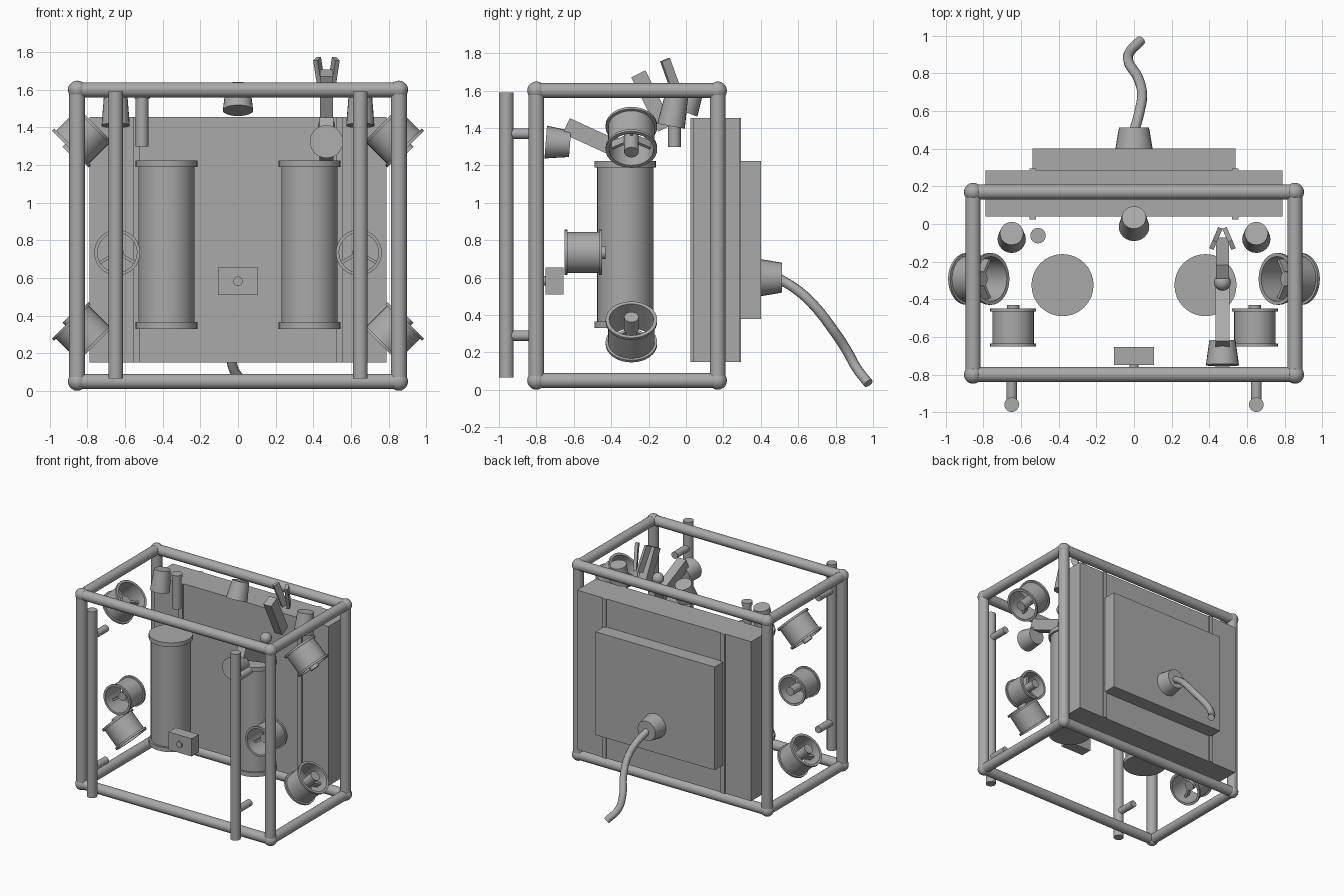
import bpy, math
from mathutils import Vector

if "Cube" in bpy.data.objects:
    bpy.data.objects.remove(bpy.data.objects["Cube"], do_unlink=True)

grey = bpy.data.materials.new("plain_grey")
grey.use_nodes = True
grey.diffuse_color = (0.4, 0.4, 0.4, 1)
grey.node_tree.nodes["Principled BSDF"].inputs["Base Color"].default_value = (0.4, 0.4, 0.4, 1)


def finish(name, smooth=True):
    ob = bpy.context.object
    ob.name = name
    ob.data.materials.clear()
    ob.data.materials.append(grey)
    if smooth:
        bpy.ops.object.shade_smooth_by_angle(angle=math.radians(35))
    return ob


def rod(name, a, b, r1, r2=None, sides=24):
    """Cylinder or cone from point a to point b."""
    a, b = Vector(a), Vector(b)
    d = b - a
    bpy.ops.mesh.primitive_cone_add(vertices=sides, radius1=r1, radius2=r1 if r2 is None else r2,
                                    depth=d.length, location=(a + b) / 2,
                                    rotation=d.to_track_quat('Z', 'Y').to_euler())
    return finish(name)


def box(name, lo, hi):
    lo, hi = Vector(lo), Vector(hi)
    bpy.ops.mesh.primitive_cube_add(size=1, location=(lo + hi) / 2)
    bpy.context.object.scale = hi - lo
    return finish(name, False)


def beam(name, a, b, width, depth):
    """Square bar from a to b, width across x."""
    a, b = Vector(a), Vector(b)
    d = b - a
    bpy.ops.mesh.primitive_cube_add(size=1, location=(a + b) / 2,
                                    rotation=d.to_track_quat('Z', 'X').to_euler())
    bpy.context.object.scale = (width, depth, d.length)
    # the track quaternion puts local X up, so swap when the bar lies in the yz plane
    ob = bpy.context.object
    if abs(ob.rotation_euler.to_matrix().col[0].x) < 0.5:
        ob.scale = (depth, width, d.length)
    return finish(name, False)


def ball(name, p, r):
    bpy.ops.mesh.primitive_uv_sphere_add(segments=16, ring_count=10, radius=r, location=p)
    return finish(name)


def thruster(name, centre, axis, r, length):
    """Open flanged duct with a hub and three blades; the hub sticks out along axis."""
    h, t = length / 2, 0.016
    profile = [(r * .86, -h), (r, -h), (r, t - h), (r * .9, t - h),
               (r * .9, h - t), (r, h - t), (r, h), (r * .86, h)]
    n = 32
    verts = [(q * math.cos(i * math.tau / n), q * math.sin(i * math.tau / n), z)
             for i in range(n) for q, z in profile]
    m = len(profile)
    faces = [(i * m + j, (i + 1) % n * m + j, (i + 1) % n * m + (j + 1) % m, i * m + (j + 1) % m)
             for i in range(n) for j in range(m)]
    mesh = bpy.data.meshes.new(name)
    mesh.from_pydata(verts, [], faces)
    ob = bpy.data.objects.new(name, mesh)
    bpy.context.collection.objects.link(ob)
    axis, centre = Vector(axis).normalized(), Vector(centre)
    turn = axis.to_track_quat('Z', 'Y')
    ob.location, ob.rotation_euler = centre, turn.to_euler()
    bpy.ops.object.select_all(action='DESELECT')
    ob.select_set(True)
    bpy.context.view_layer.objects.active = ob
    finish(name)
    rod(name + "_hub", centre - axis * h * .3, centre + axis * (h + .02), r * .28)
    for k in range(3):
        ang = k * math.tau / 3 + math.pi / 2
        out = turn @ Vector((math.cos(ang), math.sin(ang), 0))
        bpy.ops.mesh.primitive_cube_add(size=1, location=centre + out * r * .5,
                                        rotation=out.to_track_quat('X', 'Z').to_euler())
        blade = finish(name + "_blade", False)
        side = axis.cross(out)
        basis = blade.rotation_euler.to_matrix()
        basis.col[0], basis.col[1], basis.col[2] = out, side, axis
        blade.rotation_euler = basis.to_euler()
        blade.scale = (r * .78, .016, .05)


# tubular frame
FX, FRONT, BACK, LOW, HIGH, R = 0.855, -0.80, 0.17, 0.05, 1.60, 0.04
for z in (LOW, HIGH):
    for y in (FRONT, BACK):
        rod("cross_rail", (-FX, y, z), (FX, y, z), R)
    for x in (-FX, FX):
        rod("side_rail", (x, FRONT, z), (x, BACK, z), R)
        for y in (FRONT, BACK):
            ball("corner_joint", (x, y, z), 0.049)
for x in (-FX, FX):
    for y in (FRONT, BACK):
        rod("corner_post", (x, y, LOW), (x, y, HIGH), 0.042)

# rear housing and cable
box("rear_housing", (-.79, .04, .15), (.79, .285, 1.455))
box("rear_panel", (-.54, .28, .38), (.54, .40, 1.225))
rod("cable_gland", (0, .395, .60), (0, .512, .60), .10, .08)
path = [(0, .49, .60), (.03, .60, .53), (.043, .69, .445), (.02, .78, .33),
        (-.028, .86, .21), (-.025, .91, .12), (.035, .975, .035)]
curve = bpy.data.curves.new("tether_cable", 'CURVE')
curve.dimensions = '3D'
curve.bevel_depth = 0.027
curve.bevel_resolution = 3
curve.use_fill_caps = True
spline = curve.splines.new('BEZIER')
spline.bezier_points.add(len(path) - 1)
for bp, p in zip(spline.bezier_points, path):
    bp.co = p
    bp.handle_left_type = bp.handle_right_type = 'AUTO'
curve.materials.append(grey)
bpy.context.collection.objects.link(bpy.data.objects.new("tether_cable", curve))

# mirrored equipment
for s, side in ((-1, "right"), (1, "left")):
    box(side + "_housing_strap", (s * .538 - .018, .025, .15), (s * .538 + .018, .295, 1.455))
    x = s * .65
    rod(side + "_bumper_bar", (x, -.96, .065), (x, -.96, 1.59), .039)
    for z in (.29, 1.37):
        rod(side + "_bumper_stub", (x, -.96, z), (x, -.78, z), .028)
    x = s * .38
    rod(side + "_tank", (x, -.325, .34), (x, -.325, 1.22), .15, sides=32)
    for z in (.33, 1.19):
        rod(side + "_tank_cap", (x, -.325, z), (x, -.325, z + .035), .165, sides=32)
    rod(side + "_lamp", (s * .65, -.08, 1.41), (s * .65, -.05, 1.575), .075, .062)
    thruster(side + "_forward_thruster", (s * .642, -.55, .735), (0, 1, 0), .122, .2)
    thruster(side + "_upper_thruster", (s * .825, -.292, 1.35), (s, 0, -1), .138, .185)
    thruster(side + "_lower_thruster", (s * .825, -.292, .31), (s, 0, 1), .138, .185)

# sensors
rod("sonar_stem", (-.51, -.062, 1.30), (-.51, -.062, 1.56), .034)
rod("sonar_cap", (-.51, -.062, 1.555), (-.51, -.062, 1.58), .041)
rod("top_camera", (0, -.015, 1.49), (0, .035, 1.62), .081, .064)
box("front_sensor", (-.105, -.75, .51), (.105, -.655, .655))
rod("front_sensor_lens", (0, -.765, .583), (0, -.70, .583), .025)

# manipulator arm
AX = .47
rod("arm_base", (AX, -.75, 1.325), (AX, -.62, 1.315), .088, .07)
beam("lower_arm", (AX, -.64, 1.412), (AX, -.32, 1.265), .075, .09)
ball("elbow_joint", (AX, -.31, 1.41), .045)
beam("upper_arm", (AX, -.255, 1.69), (AX, -.11, 1.40), .07, .085)
for s in (-1, 1):
    beam("gripper_finger", (AX + s * .05, -.112, 1.765), (AX + s * .02, -.042, 1.57), .025, .05)
